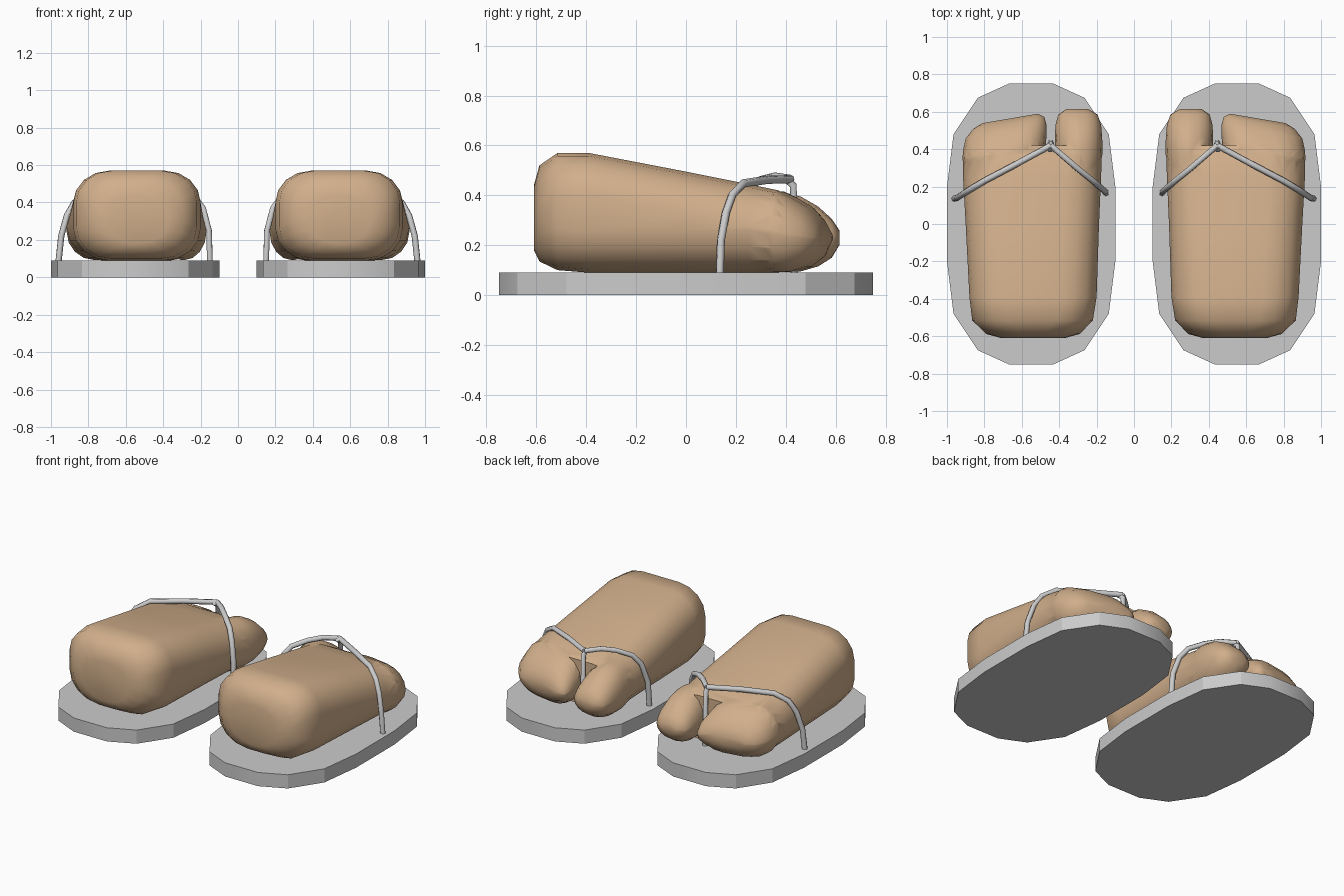
import bpy, bmesh, math

if "Cube" in bpy.data.objects:
    bpy.data.objects.remove(bpy.data.objects["Cube"])

skin = bpy.data.materials.new("skin")
skin.diffuse_color = (0.64, 0.43, 0.26, 1)
skin.use_nodes = True
skin.node_tree.nodes["Principled BSDF"].inputs["Base Color"].default_value = skin.diffuse_color


def finish(bm, name):
    bmesh.ops.recalc_face_normals(bm, faces=bm.faces[:])
    me = bpy.data.meshes.new(name)
    bm.to_mesh(me)
    bm.free()
    ob = bpy.data.objects.new(name, me)
    bpy.context.collection.objects.link(ob)
    return ob


def smooth(ob, angle):
    bpy.ops.object.select_all(action='DESELECT')
    ob.select_set(True)
    bpy.context.view_layer.objects.active = ob
    bpy.ops.object.shade_smooth_by_angle(angle=math.radians(angle))


def section(x0, x1, z0, z1, rx, rz):
    """Rounded rectangle in the xz plane."""
    rx, rz = min(rx, (x1 - x0) * .48), min(rz, (z1 - z0) * .48)
    pts = []
    for cx, cz, a0 in ((x1 - rx, z1 - rz, 0), (x0 + rx, z1 - rz, 90),
                       (x0 + rx, z0 + rz, 180), (x1 - rx, z0 + rz, 270)):
        for i in range(5):
            a = math.radians(a0 + i * 22.5)
            pts.append((cx + rx * math.cos(a), cz + rz * math.sin(a)))
    return pts


def loft(name, rings, sx, rx, rz, skew=0, xs=0):
    """Skin rounded sections (y, x0, x1, z0, z1) into a closed solid."""
    bm = bmesh.new()
    loops = [[bm.verts.new((sx * x, y + skew * (x - xs), z))
              for x, z in section(x0, x1, z0, z1, rx, rz)]
             for y, x0, x1, z0, z1 in rings]
    for a, b in zip(loops, loops[1:]):
        for i in range(len(a)):
            j = (i + 1) % len(a)
            bm.faces.new((a[i], a[j], b[j], b[i]))
    bm.faces.new(loops[0])
    bm.faces.new(loops[-1])
    ob = finish(bm, name)
    ob.data.materials.append(skin)
    return ob


def strap(name, pts, sx, r):
    cu = bpy.data.curves.new(name, 'CURVE')
    cu.dimensions = '3D'
    cu.bevel_depth = r
    cu.bevel_resolution = 1
    cu.use_fill_caps = True
    sp = cu.splines.new('POLY')
    sp.points.add(len(pts) - 1)
    for p, (x, y, z) in zip(sp.points, pts):
        p.co = (sx * x, y, z, 1)
    ob = bpy.data.objects.new(name, cu)
    bpy.context.collection.objects.link(ob)


half_sole = [(.12, .75), (.285, .675), (.415, .48), (.45, .2)]
quarter = half_sole + [(x, -y) for x, y in half_sole[::-1]]
outline = quarter + [(-x, y) for x, y in quarter[::-1]]

body = [(-.61, .37, .71, .18, .44), (-.588, .29, .79, .135, .52),
        (-.515, .22, .865, .10, .57), (-.39, .20, .88, .09, .57),
        (0, .187, .90, .09, .495), (.25, .176, .914, .09, .445),
        (.37, .172, .914, .09, .42), (.42, .19, .88, .11, .395)]
big_toe = [(.2, .20, .40, .12, .40), (.38, .168, .42, .092, .415),
           (.46, .17, .423, .095, .395), (.53, .176, .42, .115, .355),
           (.585, .195, .405, .15, .305), (.615, .245, .36, .20, .26)]
small_toes = [(.22, .50, .87, .12, .40), (.42, .472, .917, .092, .415),
              (.47, .468, .914, .095, .39), (.53, .468, .90, .115, .355),
              (.575, .48, .86, .15, .305), (.597, .515, .81, .20, .26)]

outer_path = [(.96, .135, .08), (.945, .14, .22), (.915, .16, .33), (.875, .185, .40),
              (.80, .23, .448), (.62, .325, .462), (.445, .42, .465)]
inner_path = [(.15, .165, .08), (.155, .175, .25), (.185, .20, .365),
              (.225, .235, .425), (.30, .295, .46), (.37, .355, .475), (.445, .42, .465)]
post_path = [(.447, .395, .47), (.446, .43, .44), (.445, .435, .08)]

for side, sx in (("left", -1), ("right", 1)):
    # flat sole
    bm = bmesh.new()
    f = bm.faces.new([bm.verts.new((sx * .55 + x, y, 0)) for x, y in outline])
    ext = bmesh.ops.extrude_face_region(bm, geom=[f])
    for v in ext['geom']:
        if isinstance(v, bmesh.types.BMVert):
            v.co.z = .09
    smooth(finish(bm, side + "_sole"), 25)

    # foot with split toes, joined by union
    foot = loft(side + "_foot", body, sx, .19, .17)
    for nm, rings, rx, skew in (("_big_toe", big_toe, .12, 0),
                                ("_small_toes", small_toes, .15, -.17)):
        toe = loft(side + nm, rings, sx, rx, .16, skew, .47)
        m = foot.modifiers.new("join", 'BOOLEAN')
        m.operation = 'UNION'
        m.object = toe
        bpy.context.view_layer.objects.active = foot
        bpy.ops.object.modifier_apply(modifier=m.name)
        bpy.data.objects.remove(toe)
    smooth(foot, 50)

    # thong straps and toe post
    strap(side + "_outer_strap", outer_path, sx, .017)
    strap(side + "_inner_strap", inner_path, sx, .017)
    strap(side + "_toe_post", post_path, sx, .017)
